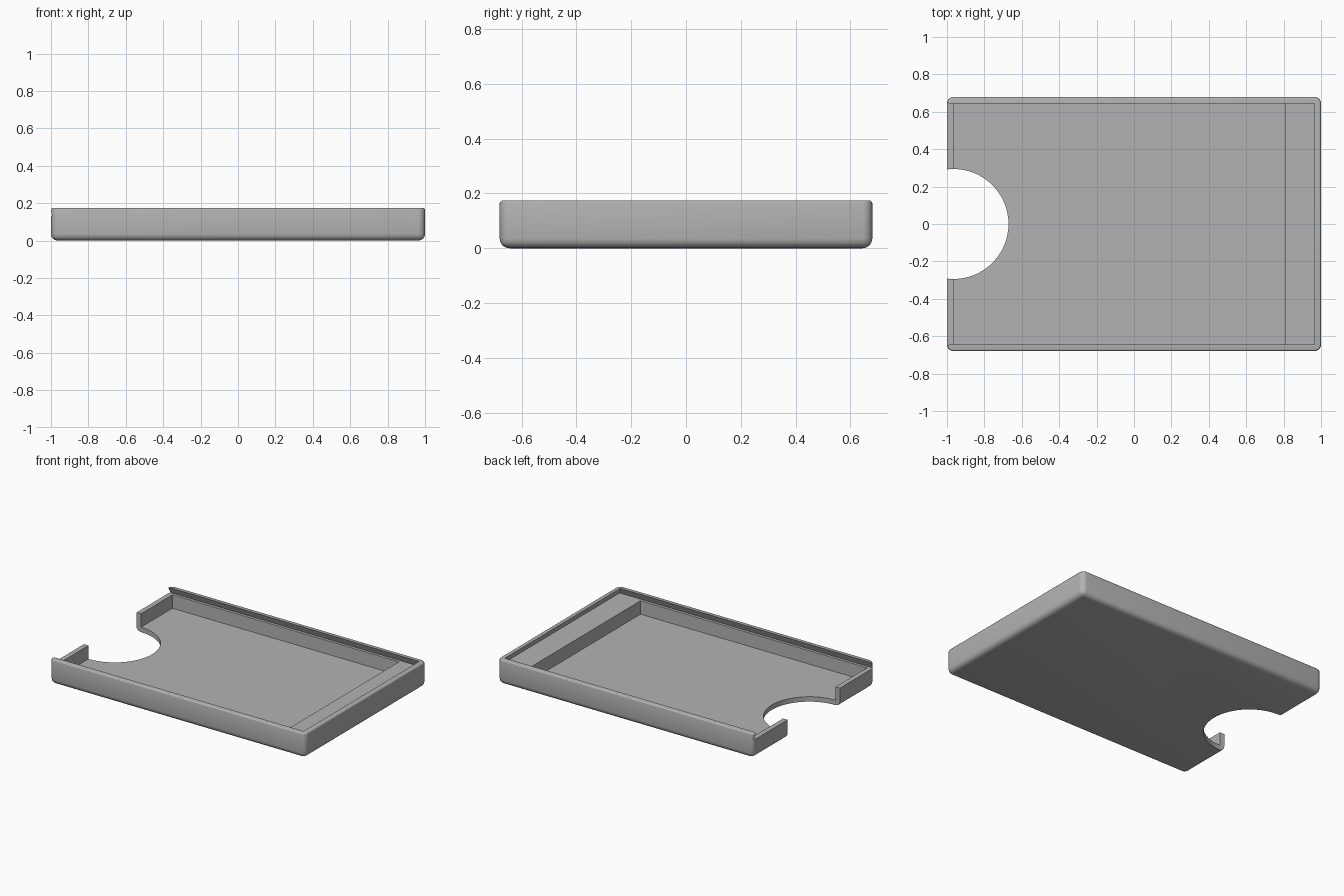
import bpy, bmesh, math

cube = bpy.data.objects.get("Cube")
if cube:
    bpy.data.objects.remove(cube, do_unlink=True)

HX, HY, H = 1.0, 0.68, 0.175      # outer half sizes and height
WALL, FLOOR, LEDGE = 0.035, 0.035, 0.13
IX, IY = HX - WALL, HY - WALL     # inner half sizes

grey = bpy.data.materials.new("grey plastic")
grey.use_nodes = True
colour = (0.45, 0.45, 0.45, 1)
grey.diffuse_color = colour
grey.node_tree.nodes["Principled BSDF"].inputs["Base Color"].default_value = colour


def finish(name, bm):
    bmesh.ops.recalc_face_normals(bm, faces=bm.faces)
    mesh = bpy.data.meshes.new(name)
    bm.to_mesh(mesh)
    bm.free()
    mesh.materials.append(grey)
    ob = bpy.data.objects.new(name, mesh)
    bpy.context.collection.objects.link(ob)
    return ob


def prism(bm, bottom, top, z0, z1):
    """Solid between two outlines with the same number of points."""
    a = [bm.verts.new((x, y, z0)) for x, y in bottom]
    b = [bm.verts.new((x, y, z1)) for x, y in top]
    bm.faces.new(a[::-1])
    bm.faces.new(b)
    for i in range(len(a)):
        j = (i + 1) % len(a)
        bm.faces.new((a[i], a[j], b[j], b[i]))


def rect(x0, x1, y):
    return [(x0, -y), (x1, -y), (x1, y), (x0, y)]


def cutter(name, bottom, top, z0, z1):
    bm = bmesh.new()
    prism(bm, bottom, top, z0, z1)
    ob = finish(name, bm)
    ob.hide_render = True
    return ob


# Outer body: large rounding below and on the corners, small on the rim
bm = bmesh.new()
outline = rect(-HX, HX, HY)
prism(bm, outline, outline, 0, H)
on_rim = lambda e: all(v.co.z > H - 0.001 for v in e.verts)
for pick, size, steps in ((lambda e: not on_rim(e), 0.036, 6), (on_rim, 0.012, 3)):
    bmesh.ops.bevel(bm, geom=[e for e in bm.edges if pick(e)], offset=size,
                    segments=steps, profile=0.5, affect='EDGES')
tray = finish("tray", bm)

# Card pocket, dovetail lid slot open at one end, round thumb notch
pocket = rect(-IX, 0.808, IY)
circle = [(-IX + 0.294 * math.cos(t), 0.294 * math.sin(t))
          for t in (math.tau * i / 64 for i in range(64))]
cutters = [
    cutter("pocket_cutter", pocket, pocket, FLOOR, LEDGE + 0.02),
    cutter("lid_slot_cutter", rect(-1.1, IX + 0.02, IY + 0.02),
           rect(-1.1, IX, IY), LEDGE, H + 0.001),
    cutter("thumb_notch_cutter", circle, circle, -0.1, 0.3),
]
bpy.context.view_layer.objects.active = tray
tray.select_set(True)
for c in cutters:
    mod = tray.modifiers.new(c.name, 'BOOLEAN')
    mod.operation = 'DIFFERENCE'
    mod.solver = 'EXACT'
    mod.object = c
    bpy.ops.object.modifier_apply(modifier=mod.name)
    bpy.data.objects.remove(c, do_unlink=True)

bpy.ops.object.shade_smooth_by_angle(angle=math.radians(30))
